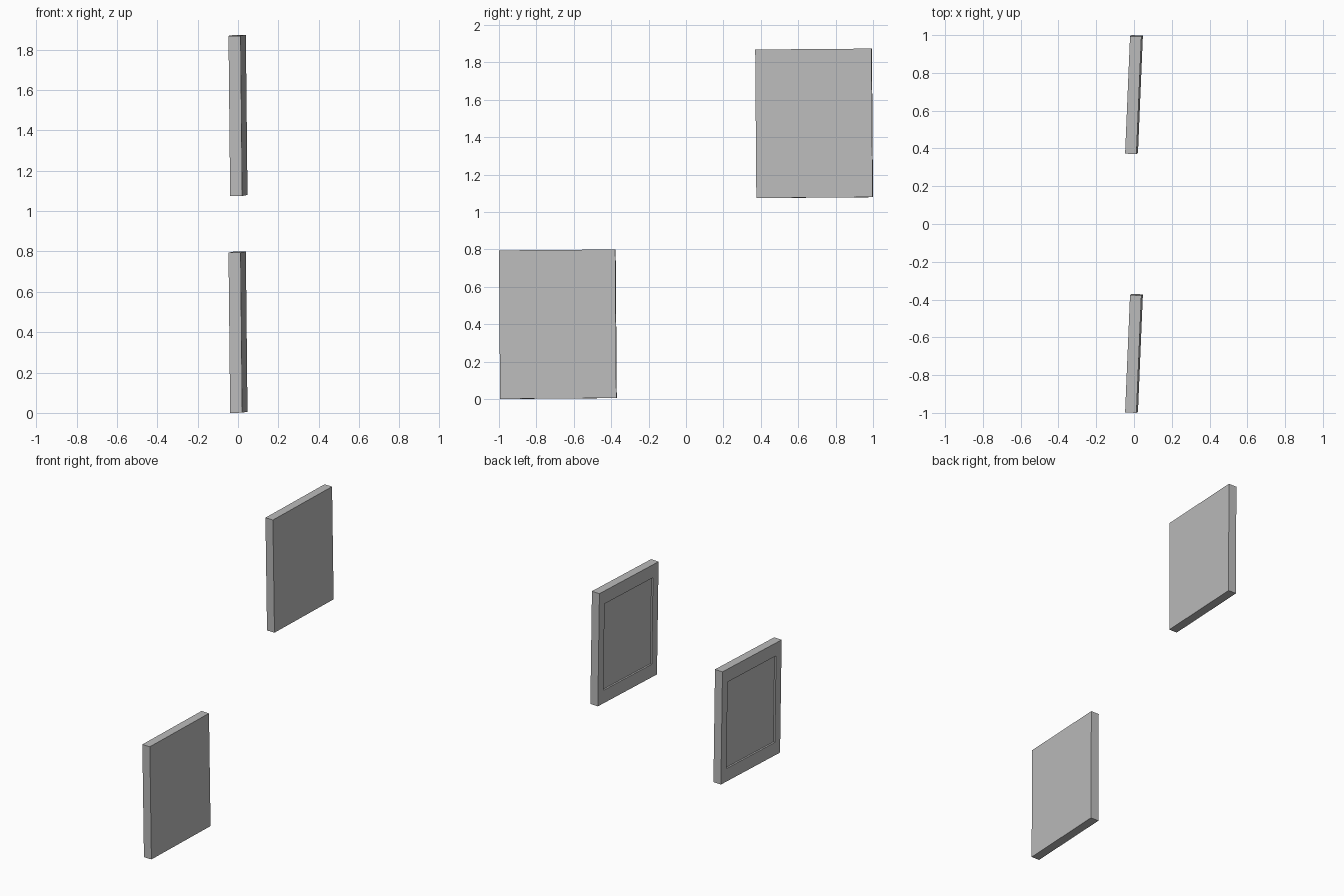
import bpy
import bmesh
from mathutils import Vector

cube = bpy.data.objects.get("Cube")
if cube:
    bpy.data.objects.remove(cube, do_unlink=True)

DEPTH, WIDTH, HEIGHT = 0.06, 0.622, 0.794
SIDE_MARGIN, END_MARGIN, RECESS = 0.08, 0.092, 0.012

grey = bpy.data.materials.new("plain grey")
grey.use_nodes = True
colour = (0.5, 0.5, 0.5, 1)
grey.diffuse_color = colour
grey.node_tree.nodes["Principled BSDF"].inputs["Base Color"].default_value = colour


def make_panel(name, centre):
    bm = bmesh.new()
    # Slab
    bmesh.ops.create_cube(bm, size=1)
    bmesh.ops.scale(bm, vec=(DEPTH, WIDTH, HEIGHT), verts=bm.verts)
    # Shallow recess on the -x side, with straight walls
    face = min(bm.faces, key=lambda f: f.calc_center_median().x)
    bmesh.ops.inset_individual(bm, faces=[face], thickness=SIDE_MARGIN)
    for v in face.verts:
        v.co.z = (HEIGHT / 2 - END_MARGIN) * (1 if v.co.z > 0 else -1)
    floor = bmesh.ops.extrude_discrete_faces(bm, faces=[face])["faces"][0]
    bmesh.ops.translate(bm, vec=Vector((RECESS, 0, 0)), verts=floor.verts)
    bmesh.ops.recalc_face_normals(bm, faces=bm.faces)
    mesh = bpy.data.meshes.new(name)
    bm.to_mesh(mesh)
    bm.free()
    mesh.materials.append(grey)
    panel = bpy.data.objects.new(name, mesh)
    bpy.context.collection.objects.link(panel)
    # Slightly crooked hang
    panel.location = centre
    panel.rotation_euler = (0.008, -0.01, -0.042)


# Low panel at the front, high panel at the back
make_panel("lower_front_panel", (0, -0.685, 0.4))
make_panel("upper_back_panel", (0, 0.685, 1.474))
